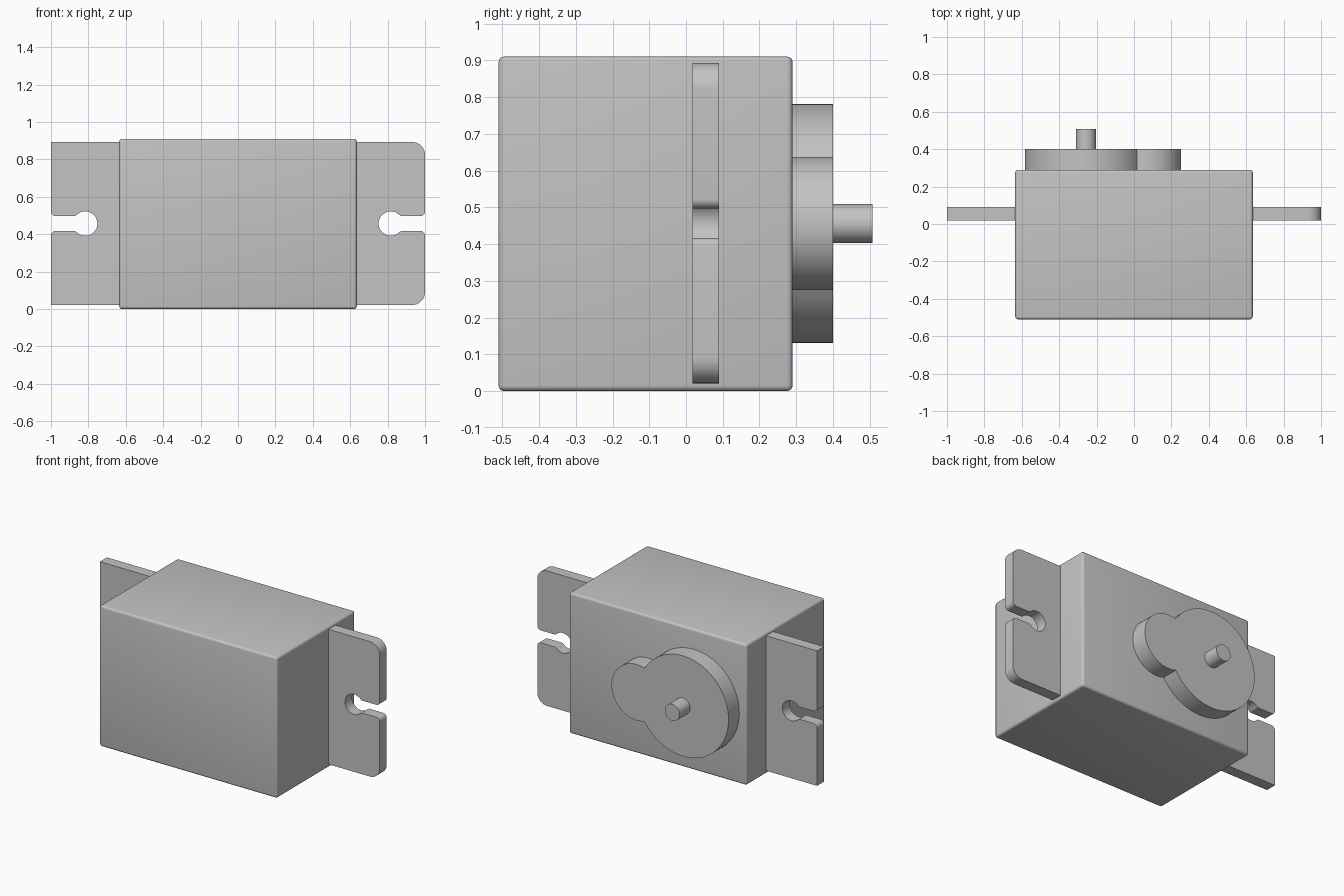
import bpy, bmesh, math

if "Cube" in bpy.data.objects:
    bpy.data.objects.remove(bpy.data.objects["Cube"])

grey = bpy.data.materials.new("plain grey")
grey.diffuse_color = (0.55, 0.55, 0.55, 1)
grey.use_nodes = True
grey.node_tree.nodes["Principled BSDF"].inputs["Base Color"].default_value = grey.diffuse_color
MID = 0.457  # height of the centre line


def finish(bm, name):
    bmesh.ops.recalc_face_normals(bm, faces=bm.faces)
    mesh = bpy.data.meshes.new(name)
    bm.to_mesh(mesh)
    bm.free()
    mesh.materials.append(grey)
    obj = bpy.data.objects.new(name, mesh)
    bpy.context.collection.objects.link(obj)
    bpy.ops.object.select_all(action='DESELECT')
    obj.select_set(True)
    bpy.context.view_layer.objects.active = obj
    bpy.ops.object.shade_smooth_by_angle(angle=math.radians(30))
    return obj


def arc(cx, cz, r, a0, a1, n):
    """Points on an arc, angles in degrees."""
    angles = [math.radians(a0 + (a1 - a0) * i / n) for i in range(n + 1)]
    return [(cx + r * math.cos(a), cz + r * math.sin(a)) for a in angles]


def prism(name, outline, y0, y1):
    """Extrude an x/z outline along y."""
    bm = bmesh.new()
    face = bm.faces.new([bm.verts.new((x, y0, z)) for x, z in outline])
    ext = bmesh.ops.extrude_face_region(bm, geom=[face])
    for v in ext["geom"]:
        if isinstance(v, bmesh.types.BMVert):
            v.co.y = y1
    return finish(bm, name)


# Main case with softly rounded edges
bm = bmesh.new()
bmesh.ops.create_cube(bm, size=1)
for v in bm.verts:
    v.co.x *= 1.27
    v.co.y = v.co.y * 0.80 - 0.11
    v.co.z = (v.co.z + 0.5) * 0.91
bmesh.ops.bevel(bm, geom=bm.edges[:], offset=0.015, segments=4,
                profile=0.5, affect='EDGES')
finish(bm, "case")


# Mounting tabs with an open keyhole slot
def tab(name, side, corner):
    half, hole_x, hole_r, gap, f, mouth = 0.436, 0.817, 0.065, 0.04, 0.02, 0.025
    pts = [(0.62, -half)]
    if corner:
        pts += arc(1 - corner, -half + corner, corner, -90, 0, 10)
    else:
        pts.append((1, -half))
    pts += arc(1 - mouth, -gap - mouth, mouth, 0, 90, 6)
    # blend from the slot into the round hole
    dz = gap + f
    dx = math.sqrt((hole_r + f) ** 2 - dz ** 2)
    tilt = math.degrees(math.atan2(dz, dx))
    pts += arc(hole_x + dx, -dz, f, 90, 180 - tilt, 5)
    pts += arc(hole_x, 0, hole_r, -tilt, -180, 16)[1:]
    upper = [(x, -z) for x, z in reversed(pts[:-1])]
    prism(name, [(side * x, MID + z) for x, z in pts + upper], 0.018, 0.09)


tab("right_tab", 1, 0.07)
tab("left_tab", -1, 0)

# Gear cover: two overlapping discs as one outline
big_x, big_r, small_x, small_r = -0.259, 0.325, 0.071, 0.181
d = small_x - big_x
a = (d * d + big_r ** 2 - small_r ** 2) / (2 * d)
h = math.sqrt(big_r ** 2 - a * a)
t_big = math.degrees(math.atan2(h, a))
t_small = math.degrees(math.atan2(h, a - d))
cover = arc(big_x, MID - 0.001, big_r, t_big, 360 - t_big, 56)
cover += arc(small_x, MID - 0.001, small_r, -t_small, t_small, 32)[1:-1]
prism("gear_cover", cover, 0.28, 0.40)

# Output shaft
prism("output_shaft", arc(big_x + 0.002, MID - 0.001, 0.053, 0, 360, 32)[:-1], 0.39, 0.508)
